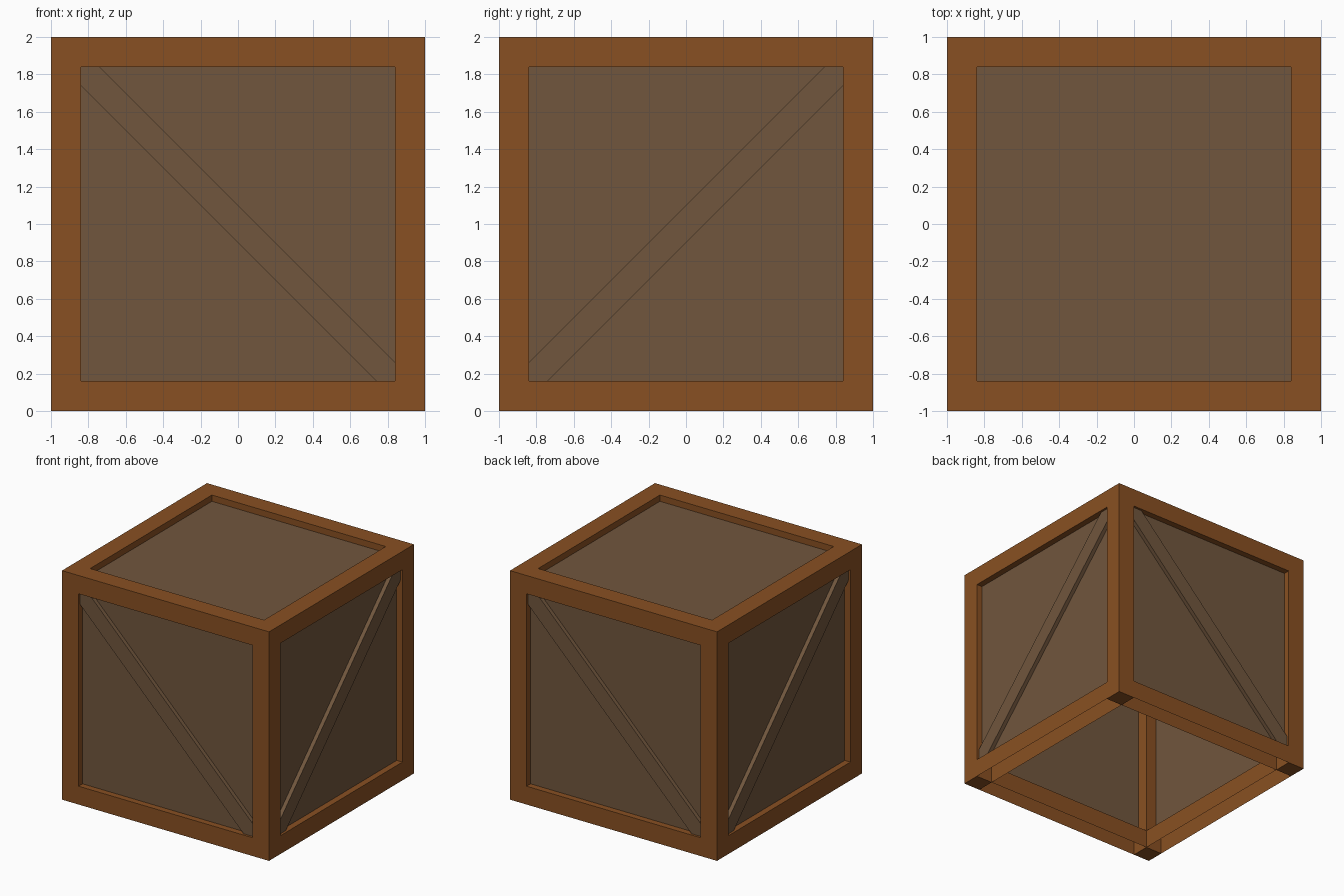
import bpy, bmesh, math
from mathutils import Matrix, Vector

if "Cube" in bpy.data.objects:
    bpy.data.objects.remove(bpy.data.objects["Cube"])

W = 0.16          # frame bar width
I = 1 - W         # inner half-opening
PANEL = 0.945     # panel plane distance from the centre
BRACE = 0.98      # outer face of the braces


def material(name, rgb):
    m = bpy.data.materials.new(name)
    lin = [((c / 255 + 0.055) / 1.055) ** 2.4 for c in rgb]
    m.diffuse_color = (*lin, 1)
    m.use_nodes = True
    m.node_tree.nodes["Principled BSDF"].inputs["Base Color"].default_value = m.diffuse_color
    return m


frame_wood = material("frame_wood", (137, 80, 34))
panel_wood = material("panel_wood", (113, 86, 61))


def finish(name, bm, mat):
    bmesh.ops.recalc_face_normals(bm, faces=bm.faces)
    me = bpy.data.meshes.new(name)
    bm.to_mesh(me)
    bm.free()
    me.materials.append(mat)
    ob = bpy.data.objects.new(name, me)
    bpy.context.collection.objects.link(ob)
    return ob


def box(name, lo, hi, skip=()):
    """Box between two corners, leaving out faces whose normal is in skip."""
    bm = bmesh.new()
    bmesh.ops.create_cube(bm, size=1)
    bm.normal_update()
    gone = [f for f in bm.faces if any(f.normal.dot(Vector(s)) > 0.9 for s in skip)]
    bmesh.ops.delete(bm, geom=gone, context='FACES')
    lo, hi = Vector(lo), Vector(hi)
    for v in bm.verts:
        v.co = Vector([lo[i] + (v.co[i] + 0.5) * (hi[i] - lo[i]) for i in range(3)])
    return finish(name, bm, frame_wood)


# Corner posts
for sx in (-1, 1):
    for sy in (-1, 1):
        xs, ys = sorted((sx, sx * I)), sorted((sy, sy * I))
        box("corner_post", (xs[0], ys[0], 0), (xs[1], ys[1], 2))

# Rails between the posts; the lower ones are hollow underneath
for s in (-1, 1):
    a, b = sorted((s, s * I))
    for name, z, under in (("bottom_rail", 0, [(0, 0, -1)]), ("top_rail", 2 - W, [])):
        box(name, (-I, a, z), (I, b, z + W), [(1, 0, 0), (-1, 0, 0)] + under)
        box(name, (a, -I, z), (b, I, z + W), [(0, 1, 0), (0, -1, 0)] + under)


def plate(name, outline, depth, back=None):
    """Outline in (x, z) on the front; extruded back to a second depth if given."""
    bm = bmesh.new()
    face = bm.faces.new([bm.verts.new((x, -depth, z)) for x, z in outline])
    if back is not None:
        ext = bmesh.ops.extrude_face_region(bm, geom=[face])
        for v in ext["geom"]:
            if isinstance(v, bmesh.types.BMVert):
                v.co.y = -back
    return bm


square = [(-I, W), (I, W), (I, 2 - W), (-I, 2 - W)]
c = 0.74
diagonal = [(-I, 2 - W), (-I, 1 + c), (c, W), (I, W), (I, 1 - c), (-c, 2 - W)]

# Side panels and diagonal braces, turned around the crate
for k, side in enumerate(("front", "right", "back", "left")):
    rot = Matrix.Rotation(k * math.pi / 2, 4, 'Z')
    bm = plate(side, square, PANEL)
    bm.transform(rot)
    finish(side + "_panel", bm, panel_wood)
    flip = -1 if k % 2 else 1
    bm = plate(side, [(flip * x, z) for x, z in diagonal], BRACE, PANEL - 0.0005)
    # drop the hidden back face against the panel
    bm.normal_update()
    hidden = [f for f in bm.faces if all(v.co.y > -PANEL for v in f.verts)]
    bmesh.ops.delete(bm, geom=hidden, context='FACES')
    bm.transform(rot)
    finish(side + "_brace", bm, panel_wood)

# Lid panel
bm = bmesh.new()
bm.faces.new([bm.verts.new((x, y, 1 + PANEL)) for x, y in ((-I, -I), (I, -I), (I, I), (-I, I))])
finish("top_panel", bm, panel_wood)
